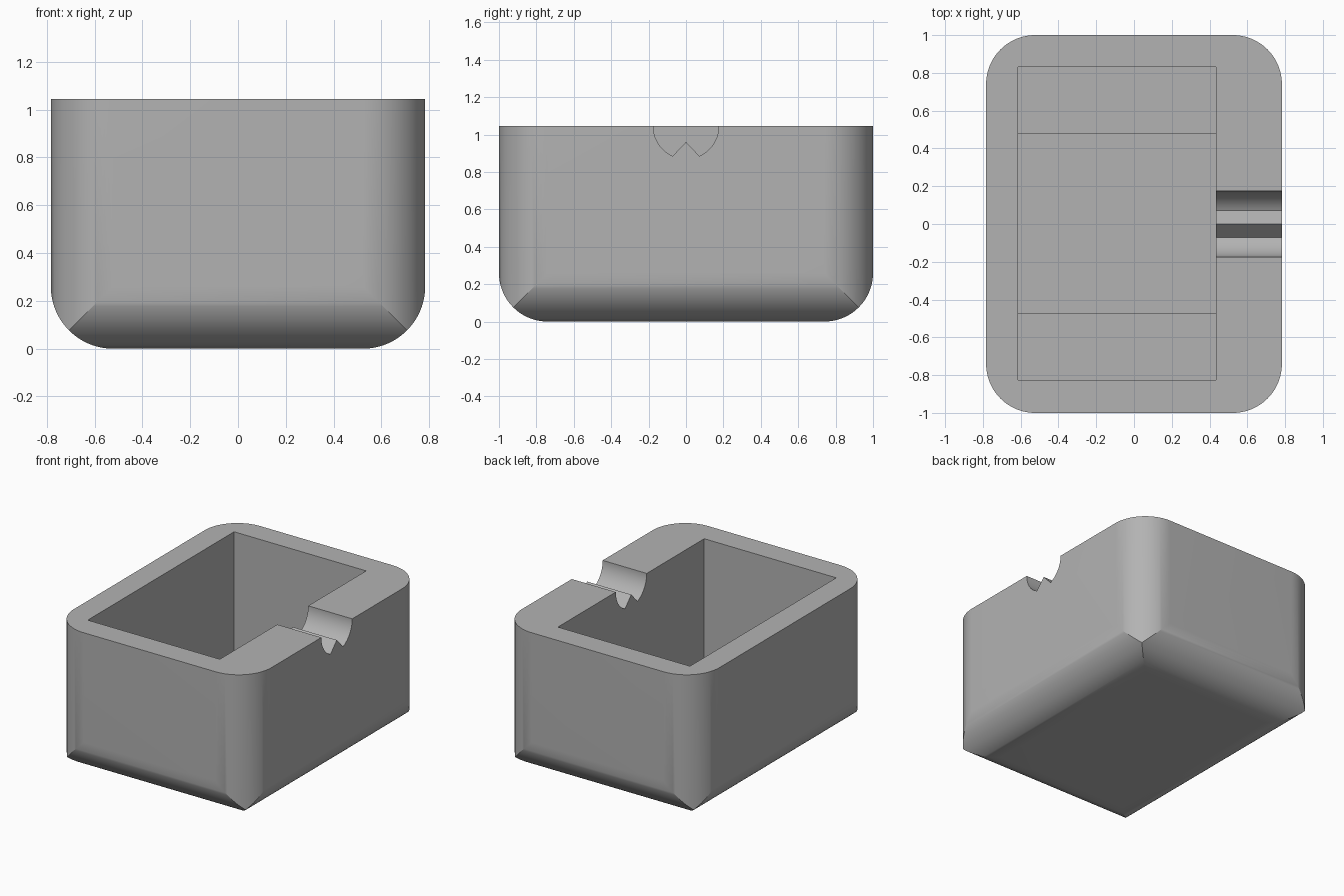
import bpy, bmesh, math
from mathutils import Vector

if "Cube" in bpy.data.objects:
    bpy.data.objects.remove(bpy.data.objects["Cube"])

HALF_X, HALF_Y, HEIGHT, RADIUS = 0.783, 1.0, 1.045, 0.26

grey = bpy.data.materials.new("plain grey")
grey.use_nodes = True
grey.diffuse_color = (0.45, 0.45, 0.45, 1)
grey.node_tree.nodes["Principled BSDF"].inputs["Base Color"].default_value = grey.diffuse_color


def arc(cx, cy, r, start, end, steps=24):
    angles = [math.radians(start + (end - start) * i / steps) for i in range(steps + 1)]
    return [(cx + r * math.cos(a), cy + r * math.sin(a)) for a in angles]


def prism(name, profile, axis, low, high):
    """Extrude a closed 2D profile along the x, y or z axis."""
    place = {"x": lambda u, v: (low, u, v),
             "y": lambda u, v: (u, low, v),
             "z": lambda u, v: (u, v, low)}[axis]
    bm = bmesh.new()
    face = bm.faces.new([bm.verts.new(place(u, v)) for u, v in profile])
    top = bmesh.ops.extrude_face_region(bm, geom=[face])["geom"]
    shift = Vector([high - low if a == axis else 0 for a in "xyz"])
    bmesh.ops.translate(bm, vec=shift, verts=[g for g in top if isinstance(g, bmesh.types.BMVert)])
    bmesh.ops.recalc_face_normals(bm, faces=bm.faces)
    mesh = bpy.data.meshes.new(name)
    bm.to_mesh(mesh)
    bm.free()
    mesh.materials.append(grey)
    obj = bpy.data.objects.new(name, mesh)
    bpy.context.collection.objects.link(obj)
    return obj


def combine(target, cutter, operation):
    """Apply a boolean and discard its cutter."""
    cutter.hide_render = True
    bpy.context.view_layer.objects.active = target
    mod = target.modifiers.new("cut", "BOOLEAN")
    mod.operation, mod.solver, mod.object = operation, "EXACT", cutter
    bpy.ops.object.modifier_apply(modifier=mod.name)
    bpy.data.objects.remove(cutter)


def box(name, x0, x1, y0, y1, z0, z1):
    return prism(name, [(x0, y0), (x1, y0), (x1, y1), (x0, y1)], "z", z0, z1)


def round_bottom(half):
    """Upright profile with two rounded lower corners."""
    inner = half - RADIUS
    return (arc(-inner, RADIUS, RADIUS, 180, 270) + arc(inner, RADIUS, RADIUS, 270, 360)
            + [(half, 1.5), (-half, 1.5)])


# Body: rounded plan crossed with round-bottomed front and side profiles
cx, cy = HALF_X - RADIUS, HALF_Y - RADIUS
plan = []
for sx, sy, start in ((1, 1, 0), (-1, 1, 90), (-1, -1, 180), (1, -1, 270)):
    plan += arc(sx * cx, sy * cy, RADIUS, start, start + 90)
body = prism("box_body", plan, "z", -0.5, HEIGHT)
combine(body, prism("front_profile", round_bottom(HALF_X), "y", -1.5, 1.5), "INTERSECT")
combine(body, prism("side_profile", round_bottom(HALF_Y), "x", -1.5, 1.5), "INTERSECT")

# Cavity with a slightly raised middle floor
combine(body, box("cavity", -0.613, 0.434, -0.826, 0.831, 0.20, 1.5), "DIFFERENCE")
for y0, y1 in ((-0.826, -0.476), (0.483, 0.831)):
    combine(body, box("floor_step", -0.613, 0.434, y0, y1, 0.17, 0.5), "DIFFERENCE")

# Round cable notch with a pointed ridge along its bottom
groove = [(-0.175, 1.5)] + arc(0, HEIGHT, 0.175, 180, 246) + [(0, 0.96)]
groove += arc(0, HEIGHT, 0.175, 294, 360) + [(0.175, 1.5)]
combine(body, prism("cable_notch", groove, "x", 0.3, 1.0), "DIFFERENCE")

bpy.ops.object.select_all(action="DESELECT")
body.select_set(True)
bpy.context.view_layer.objects.active = body
bpy.ops.object.shade_smooth_by_angle(angle=math.radians(20))
